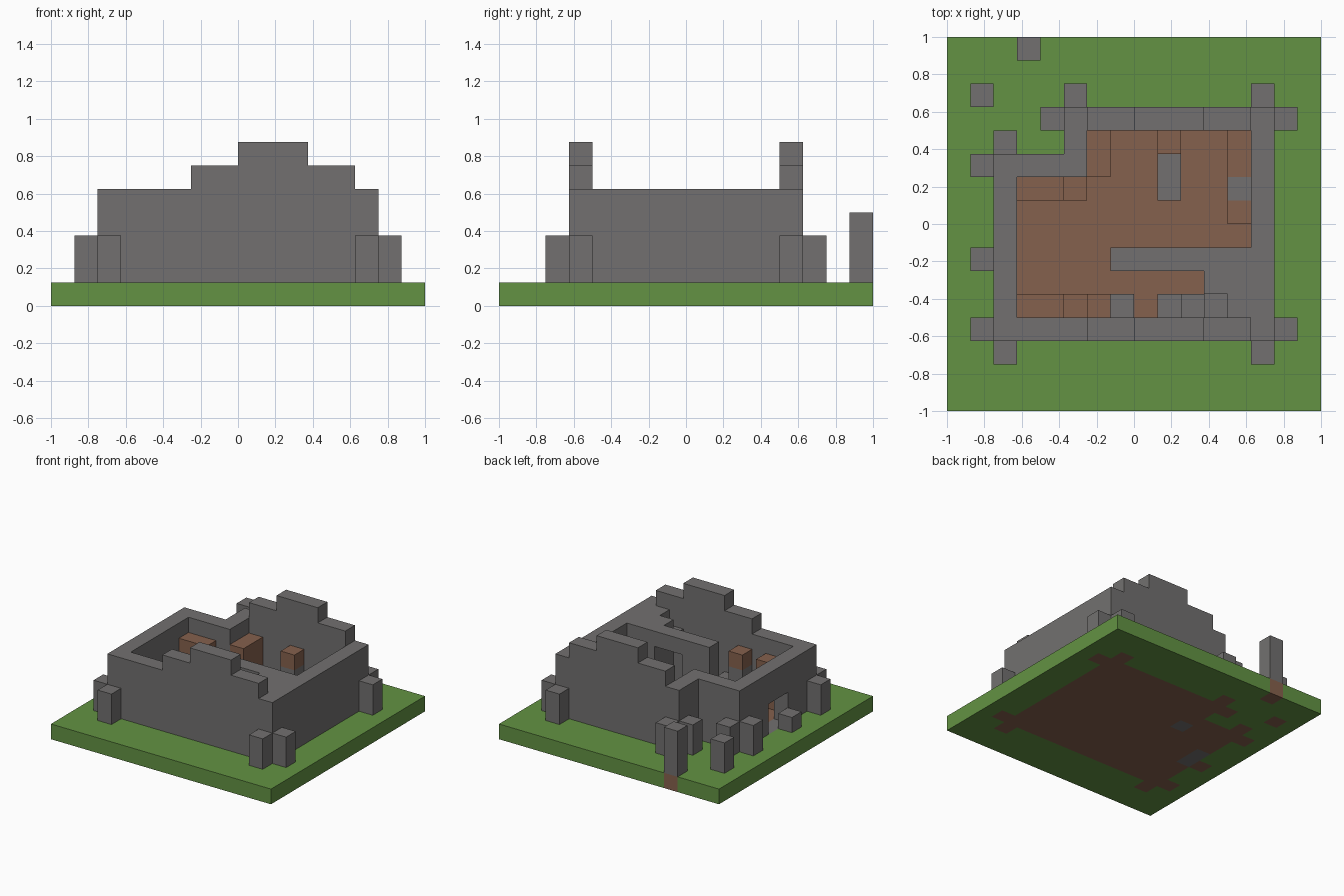
import bpy
import bmesh
from mathutils import Vector

U = 0.125  # one block of the 16 x 16 layout

default = bpy.data.objects.get("Cube")
if default:
    bpy.data.objects.remove(default, do_unlink=True)


def material(name, r, g, b):
    mat = bpy.data.materials.new(name)
    mat.use_nodes = True
    mat.diffuse_color = (r, g, b, 1)
    mat.node_tree.nodes["Principled BSDF"].inputs["Base Color"].default_value = (r, g, b, 1)
    return mat


GRASS = material("grass green", 0.125, 0.29, 0.056)
STONE = material("stone grey", 0.168, 0.163, 0.16)
WOOD = material("wood brown", 0.235, 0.119, 0.074)


def finish(name, bm, *mats):
    mesh = bpy.data.meshes.new(name)
    bm.to_mesh(mesh)
    bm.free()
    for mat in mats:
        mesh.materials.append(mat)
    obj = bpy.data.objects.new(name, mesh)
    bpy.context.collection.objects.link(obj)
    return obj


def blocks(name, mat, *boxes):
    """Boxes in block units: x range, y range, z range."""
    bm = bmesh.new()
    for xs, ys, zs in boxes:
        ranges = (xs, ys, zs)
        verts = bmesh.ops.create_cube(bm, size=1)["verts"]
        for v in verts:
            cell = [lo if c < 0 else hi for c, (lo, hi) in zip(v.co, ranges)]
            v.co = Vector(cell) * U - Vector((1, 1, 0))
    return finish(name, bm, mat)


# Single-block posts: column, row, top
POSTS = [(1, 3, 3), (14, 3, 3), (2, 2, 3), (13, 2, 3), (13, 13, 3), (14, 12, 3),
         (5, 13, 3), (4, 12, 3), (2, 11, 3), (1, 10, 3), (1, 13, 3), (3, 15, 4)]
STEP = (1, 6, 2)


# Ground slab: grass with a wooden floor under the house and posts
def ground_colour(i, j):
    if (i, j) == (5, 9) or (i == 2 and j in (6, 7)):
        return 1
    house = 2 <= i < 14 and 3 <= j < (13 if i >= 5 else 11)
    post = any((i, j) == p[:2] for p in POSTS + [STEP])
    return 2 if house or post else 0


bm = bmesh.new()
bmesh.ops.create_grid(bm, x_segments=16, y_segments=16, size=1)
top = bmesh.ops.extrude_face_region(bm, geom=bm.faces[:], use_keep_orig=True)["geom"]
bmesh.ops.translate(bm, vec=(0, 0, U), verts=[g for g in top if isinstance(g, bmesh.types.BMVert)])
bmesh.ops.recalc_face_normals(bm, faces=bm.faces[:])
for f in bm.faces:
    c = f.calc_center_median() * 0.99
    f.material_index = ground_colour(int((c.x + 1) / U), int((c.y + 1) / U))
finish("ground", bm, GRASS, STONE, WOOD)


# Front and back walls with stepped gables
def gable_wall(name, x0, y):
    row = (y, y + 1)
    blocks(name, STONE, ((x0, 14), row, (1, 5)), ((6, 13), row, (5, 6)), ((8, 11), row, (6, 7)))


gable_wall("front_wall", 2, 3)
gable_wall("back_wall", 5, 12)

# Side walls, with a doorway on the -x side
blocks("side_wall", STONE, ((13, 14), (4, 12), (1, 5)))
blocks("doorway_wall", STONE, ((2, 3), (4, 6), (1, 5)), ((2, 3), (8, 11), (1, 5)),
       ((2, 3), (6, 8), (3, 5)))
blocks("door_step", STONE, ((1, 2), (6, 7), (1, 2)))

# Recessed back corner
blocks("corner_wall", STONE, ((3, 6), (10, 11), (1, 5)), ((5, 6), (11, 12), (1, 5)))

# Inner wall with a doorway, and the raised landing behind it
blocks("inner_wall", STONE, ((7, 9), (6, 7), (1, 5)), ((11, 13), (6, 7), (1, 5)),
       ((9, 11), (6, 7), (4, 5)))
blocks("landing", STONE, ((11, 13), (5, 6), (1, 5)), ((12, 13), (4, 5), (1, 5)))
blocks("stairs", STONE, *[((9 + k, 10 + k), (4, 5), (1, 2 + k)) for k in range(3)])

# Posts around the walls
for n, (i, j, h) in enumerate(POSTS):
    blocks(f"post_{n + 1}", STONE, ((i, i + 1), (j, j + 1), (1, h)))

# Wooden furniture
blocks("cupboard", WOOD, ((6, 7), (10, 12), (1, 4)))
blocks("corner_shelf", WOOD, ((3, 5), (9, 10), (1, 4)), ((5, 6), (9, 10), (1, 2)))
blocks("front_shelf", WOOD, ((3, 5), (4, 5), (1, 4)), ((5, 6), (4, 5), (1, 2)))
blocks("front_crate", WOOD, ((6, 7), (4, 5), (3, 4)))
blocks("back_crate", WOOD, ((9, 10), (11, 12), (3, 4)))
blocks("bed", WOOD, ((12, 13), (10, 12), (1, 2)))
blocks("stool", WOOD, ((12, 13), (8, 9), (1, 2)))

# Stone furniture
blocks("front_crate_base", STONE, ((6, 7), (4, 5), (1, 3)))
blocks("front_block", STONE, ((7, 8), (4, 5), (1, 2)))
blocks("back_crate_base", STONE, ((9, 10), (11, 12), (1, 3)))
blocks("back_table", STONE, ((9, 10), (9, 11), (1, 2)))
blocks("bed_end", STONE, ((12, 13), (9, 10), (1, 2)))
